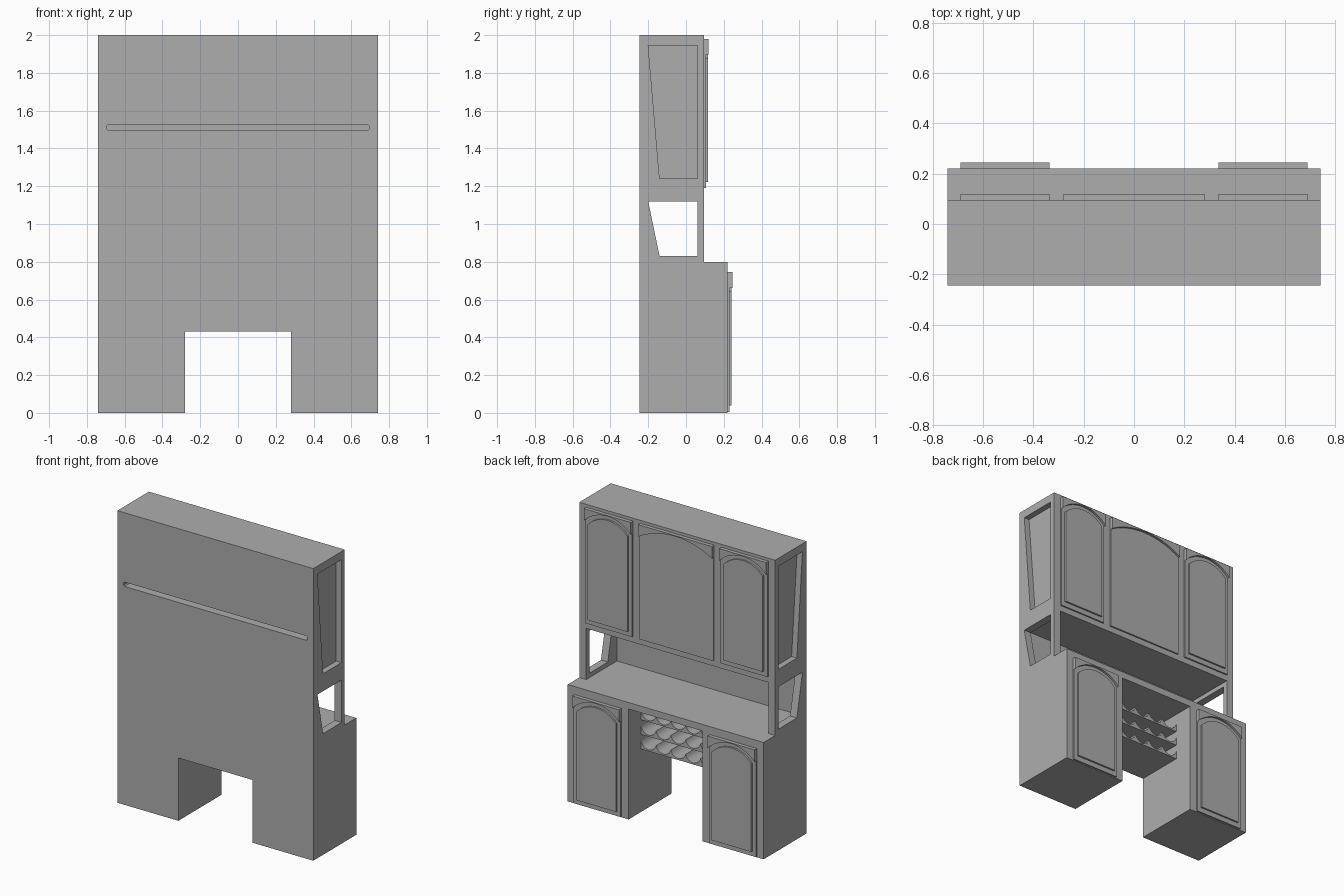
import bpy, bmesh, math
from mathutils import Vector

cube = bpy.data.objects.get("Cube")
if cube:
    bpy.data.objects.remove(cube, do_unlink=True)

GREY = (0.42, 0.42, 0.42, 1)
paint = bpy.data.materials.new("plain grey")
paint.use_nodes = True
paint.diffuse_color = GREY
for node in paint.node_tree.nodes:
    if node.type == 'BSDF_PRINCIPLED':
        node.inputs["Base Color"].default_value = GREY


def prism(name, outline, axis, a, b):
    """Extrude a flat outline, (y, z) along x or (x, z) along y, from a to b."""
    place = (lambda p, d: (d, p[0], p[1])) if axis == 'x' else (lambda p, d: (p[0], d, p[1]))
    bm = bmesh.new()
    face = bm.faces.new([bm.verts.new(place(p, a)) for p in outline])
    new = bmesh.ops.extrude_face_region(bm, geom=[face])["geom"]
    shift = Vector(place((0, 0), b - a))
    bmesh.ops.translate(bm, vec=shift, verts=[v for v in new if isinstance(v, bmesh.types.BMVert)])
    bmesh.ops.recalc_face_normals(bm, faces=bm.faces)
    mesh = bpy.data.meshes.new(name)
    bm.to_mesh(mesh)
    bm.free()
    mesh.materials.append(paint)
    obj = bpy.data.objects.new(name, mesh)
    bpy.context.collection.objects.link(obj)
    return obj


def rect(x0, x1, z0, z1):
    return [(x0, z0), (x1, z0), (x1, z1), (x0, z1)]


def activate(obj):
    bpy.ops.object.select_all(action='DESELECT')
    obj.select_set(True)
    bpy.context.view_layer.objects.active = obj


def smooth(obj):
    activate(obj)
    bpy.ops.object.shade_smooth_by_angle(angle=math.radians(30))


def cut(obj, outline, axis, a, b):
    cutter = prism("cutter", outline, axis, a, b)
    cutter.hide_render = True
    activate(obj)
    mod = obj.modifiers.new("cut", 'BOOLEAN')
    mod.operation = 'DIFFERENCE'
    mod.solver = 'EXACT'
    mod.object = cutter
    bpy.ops.object.modifier_apply(modifier=mod.name)
    bpy.data.objects.remove(cutter, do_unlink=True)


def arc(x0, x1, low, high, steps=16):
    """Points of a shallow circular arch from x0 to x1."""
    half, rise = (x1 - x0) / 2, high - low
    radius = (half * half + rise * rise) / (2 * rise)
    sweep = math.asin(half / radius)
    mid = (x0 + x1) / 2
    angles = [sweep * (2 * i / steps - 1) for i in range(steps + 1)]
    return [(mid + radius * math.sin(t), high - radius + radius * math.cos(t)) for t in angles]


# Carcass: stepped side profile, then its openings
W, BACK, UPPER, LOWER = 0.742, -0.245, 0.095, 0.22
carcass = prism("cabinet_carcass",
                [(BACK, 0), (LOWER, 0), (LOWER, 0.8), (UPPER, 0.8), (UPPER, 2), (BACK, 2)],
                'x', -W, W)
# Open shelf between counter and upper cupboards
cut(carcass, rect(-0.69, 0.69, 0.8, 1.15), 'y', -0.238, 0.15)
# Kneehole and bottle rack bay
KNEE = 0.28
cut(carcass, rect(-KNEE, KNEE, -0.1, 0.43), 'y', -0.4, 0.4)
cut(carcass, rect(-KNEE, KNEE, 0.3, 0.755), 'y', -0.235, 0.4)
# Slot across the rear
S, R = 0.695, 0.007
slot = [(-S + R, 1.495), (S - R, 1.495), (S, 1.495 + R), (S, 1.525 - R),
        (S - R, 1.525), (-S + R, 1.525), (-S, 1.525 - R), (-S, 1.495 + R)]
cut(carcass, slot, 'y', -0.3, -0.15)
# Side windows and recessed side panels, both with a slanted rear edge
window = [(-0.14, 0.83), (0.06, 0.83), (0.06, 1.12), (-0.2, 1.12)]
recess = [(-0.14, 1.24), (0.06, 1.24), (0.06, 1.945), (-0.2, 1.945)]
for side in (-1, 1):
    cut(carcass, window, 'x', side * 0.66, side * 0.8)
    cut(carcass, recess, 'x', side * 0.702, side * 0.8)


def door(name, x0, x1, z0, z1, y, raised=True):
    """Thin slab, arched top rail and a raised arched panel."""
    prism(name + "_slab", rect(x0, x1, z0, z1), 'y', y, y + 0.01)
    shoulder = z1 - 0.083
    rail = arc(x0, x1, shoulder, z1 - 0.006) + [(x1, z1), (x0, z1)]
    smooth(prism(name + "_arched_rail", rail, 'y', y + 0.01, y + 0.025))
    if raised:
        a, b = x0 + 0.027, x1 - 0.027
        panel = arc(a, b, shoulder - 0.02, z1 - 0.035) + [(b, z0 + 0.033), (a, z0 + 0.033)]
        smooth(prism(name + "_raised_panel", panel, 'y', y + 0.01, y + 0.022))


# Doors
for label, x0, x1 in (("left", 0.335, 0.69), ("right", -0.69, -0.335)):
    door("upper_" + label + "_door", x0, x1, 1.19, 1.98, UPPER)
    door("lower_" + label + "_door", x0, x1, 0.005, 0.745, LOWER)
door("upper_middle_door", -KNEE, KNEE, 1.19, 1.98, UPPER, raised=False)

# Bottle rack: three shelves with rows of round cradles
CRADLES, DEEP = 5, 0.045
width = 2 * KNEE / CRADLES
for level in range(3):
    base = 0.43 + 0.1 * level
    top = [(-KNEE, base + 0.01 + DEEP)]
    for i in range(CRADLES):
        x0 = -KNEE + i * width
        # An arch mirrored downwards makes each cradle
        top += [(x, 2 * (base + 0.01) + DEEP - z)
                for x, z in arc(x0, x0 + width, base + 0.01, base + 0.01 + DEEP, 12)][1:]
    outline = top + [(KNEE, base), (-KNEE, base)]
    smooth(prism("bottle_shelf_%d" % (level + 1), outline, 'y', -0.235, 0.085))
